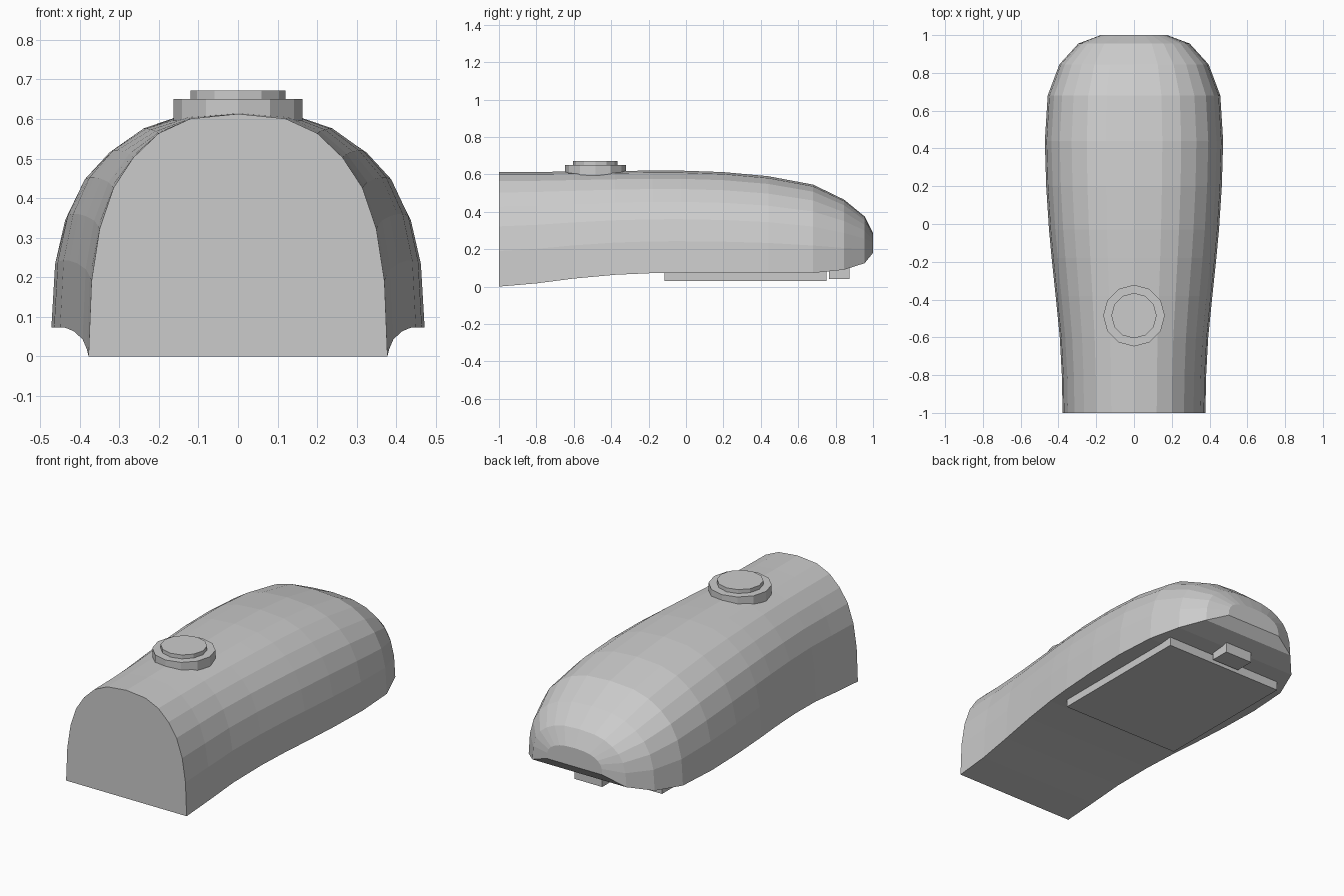
import bpy, bmesh, math
from mathutils import Matrix

if "Cube" in bpy.data.objects:
    bpy.data.objects.remove(bpy.data.objects["Cube"])

grey = bpy.data.materials.new("light grey")
grey.diffuse_color = (0.6, 0.6, 0.6, 1)
grey.use_nodes = True
grey.node_tree.nodes["Principled BSDF"].inputs["Base Color"].default_value = grey.diffuse_color


def finish(name, bm):
    bmesh.ops.recalc_face_normals(bm, faces=bm.faces)
    mesh = bpy.data.meshes.new(name)
    bm.to_mesh(mesh)
    bm.free()
    mesh.materials.append(grey)
    obj = bpy.data.objects.new(name, mesh)
    bpy.context.collection.objects.link(obj)
    return obj


def box(name, x, y, z):
    bm = bmesh.new()
    bmesh.ops.create_cube(bm, size=1)
    for v in bm.verts:
        for i, (lo, hi) in enumerate((x, y, z)):
            v.co[i] = lo if v.co[i] < 0 else hi
    return finish(name, bm)


def disc(name, radius, y, z0, z1, sides=12):
    bm = bmesh.new()
    bmesh.ops.create_cone(bm, cap_ends=True, segments=sides, radius1=radius,
                          radius2=radius, depth=z1 - z0,
                          matrix=Matrix.Translation((0, y, (z0 + z1) / 2)))
    return finish(name, bm)


# Arched shell: one normalised half profile (width, height), lofted along y
half = [(1, 0), (.98, .31), (.926, .525), (.833, .695),
        (.70, .82), (.53, .92), (.318, .98), (0, 1)]
profile = half + [(-u, v) for u, v in reversed(half[:-1])]

# y, half width, bottom, top
stations = [(-1, .378, 0, .613), (-.8, .382, .017, .613), (-.6, .393, .043, .615),
            (-.38, .415, .063, .618), (-.18, .436, .072, .62), (-.03, .45, .073, .62),
            (.2, .465, .073, .612), (.44, .472, .073, .59), (.68, .457, .073, .545),
            (.845, .395, .09, .465), (.955, .295, .125, .375), (1, .175, .18, .285)]
bm = bmesh.new()
rings = [[bm.verts.new((u * w, y, b + v * (t - b))) for u, v in profile]
         for y, w, b, t in stations]
for r0, r1 in zip(rings, rings[1:]):
    for i in range(len(profile)):
        j = (i + 1) % len(profile)
        bm.faces.new((r0[i], r0[j], r1[j], r1[i]))
bm.faces.new(rings[0])
bm.faces.new(rings[-1])
finish("shell", bm)

# Round button in its collar on top
disc("button_collar", .163, -.485, .595, .65)
disc("button", .12, -.485, .60, .672)

# Plate and small latch underneath
box("bottom_plate", (-.375, .375), (-.115, .75), (.03, .085))
box("bottom_latch", (-.087, .087), (.765, .875), (.04, .12))
